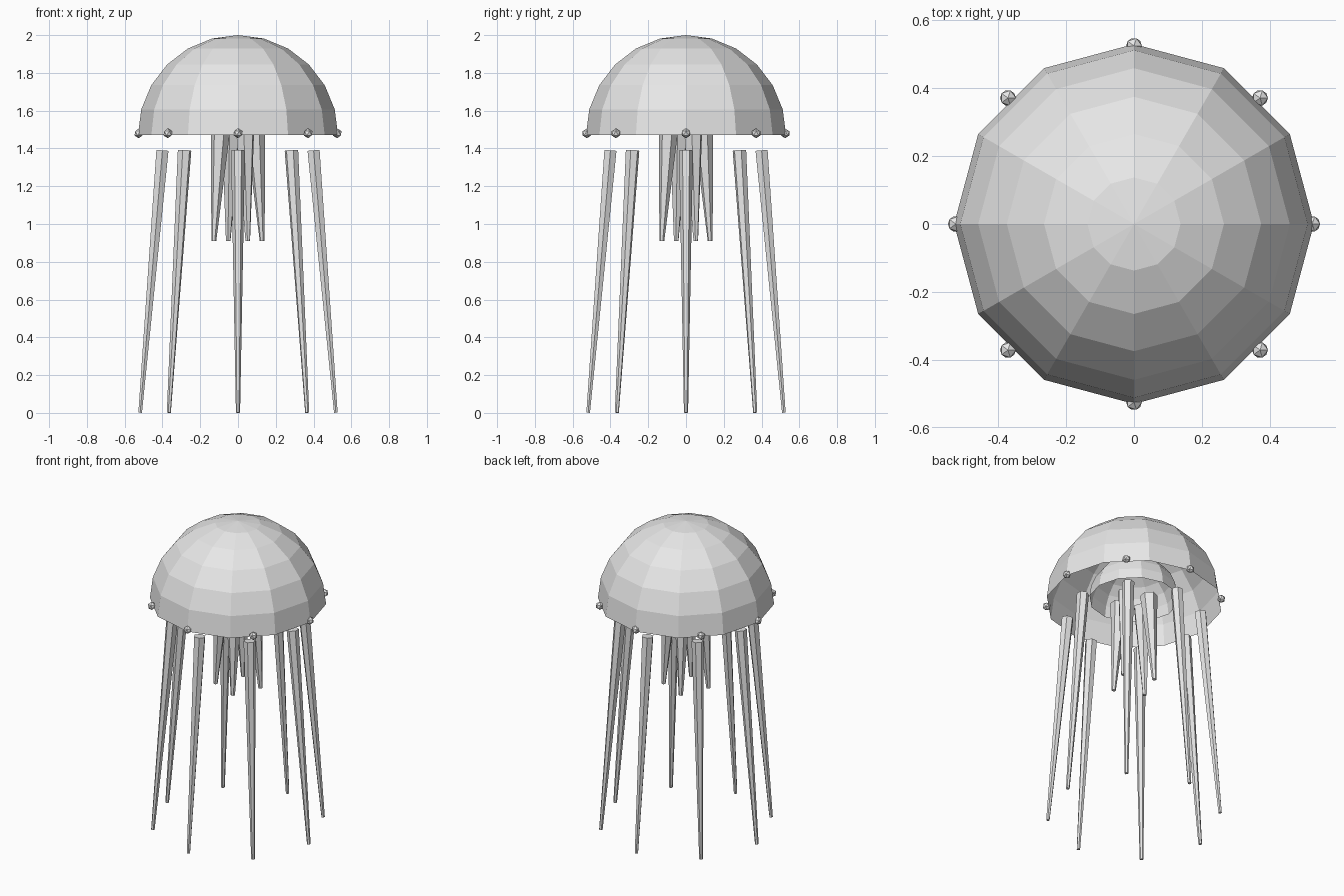
import bpy, bmesh
from math import sin, cos, pi, radians
from mathutils import Vector, Matrix

cube = bpy.data.objects.get("Cube")
if cube:
    bpy.data.objects.remove(cube, do_unlink=True)

mat = bpy.data.materials.new("pale_grey")
mat.use_nodes = True
grey = (0.8, 0.8, 0.8, 1)
mat.diffuse_color = grey
mat.node_tree.nodes["Principled BSDF"].inputs["Base Color"].default_value = grey


def finish(name, bm):
    mesh = bpy.data.meshes.new(name)
    bm.to_mesh(mesh)
    bm.free()
    mesh.materials.append(mat)
    obj = bpy.data.objects.new(name, mesh)
    bpy.context.collection.objects.link(obj)
    return obj


def polar(radius, angle, z):
    return Vector((radius * cos(angle), radius * sin(angle), z))


def dome(name, radius, base):
    """Open, thin half sphere with flat faces."""
    bm = bmesh.new()
    bmesh.ops.create_uvsphere(bm, u_segments=12, v_segments=12, radius=radius)
    low = [v for v in bm.verts if v.co.z < -0.001]
    bmesh.ops.delete(bm, geom=low, context='VERTS')
    bmesh.ops.translate(bm, verts=bm.verts, vec=(0, 0, base))
    return finish(name, bm)


def taper(name, top, tip, top_radius, tip_radius, sides, spin):
    """Tapered prism running from top to tip."""
    axis = top - tip
    turn = Matrix.Rotation(spin, 4, 'Z') @ Matrix.Rotation(
        axis.angle(Vector((0, 0, 1))), 4, 'Y').inverted()
    bm = bmesh.new()
    bmesh.ops.create_cone(bm, cap_ends=True, segments=sides, radius1=tip_radius,
                          radius2=top_radius, depth=axis.length,
                          matrix=Matrix.Translation((top + tip) / 2) @ turn)
    return finish(name, bm)


# Bell and the smaller dome inside it
dome("bell", 0.53, 1.47)
dome("inner_bell", 0.27, 1.5)

# Rim beads and long outer tentacles
for i in range(8):
    a = i * pi / 4
    bm = bmesh.new()
    bmesh.ops.create_icosphere(bm, subdivisions=1, radius=0.026,
                               matrix=Matrix.Translation(polar(0.525, a, 1.48)))
    finish(f"rim_bead_{i + 1}", bm)
    taper(f"tentacle_{i + 1}", polar(0.4, a, 1.39), polar(0.518, a, 0.001),
          0.037, 0.011, 6, a)

# Short central arms
for i in range(4):
    a = radians(22) + i * pi / 2
    taper(f"mouth_arm_{i + 1}", polar(0.1, a, 1.5), polar(0.138, a, 0.91),
          0.052, 0.013, 6, a)
